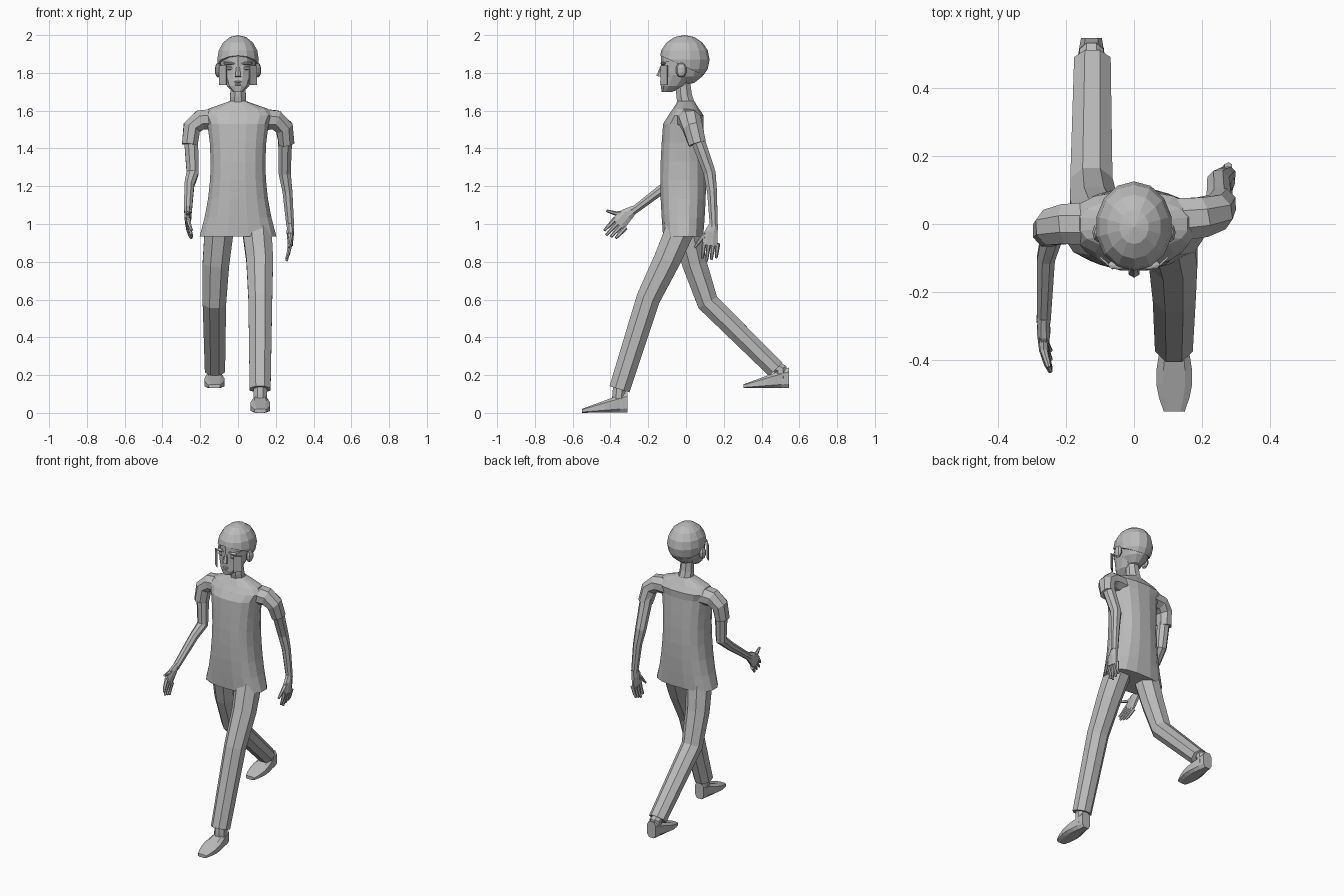
import bpy, bmesh, math
from mathutils import Matrix, Vector

cube = bpy.data.objects.get("Cube")
if cube:
    bpy.data.objects.remove(cube, do_unlink=True)

grey = bpy.data.materials.new("plain grey")
grey.use_nodes = True
tone = (0.5, 0.5, 0.5, 1)
grey.diffuse_color = tone
grey.node_tree.nodes["Principled BSDF"].inputs["Base Color"].default_value = tone

X, Y, Z = Vector((1, 0, 0)), Vector((0, 1, 0)), Vector((0, 0, 1))


def finish(name, bm):
    bmesh.ops.recalc_face_normals(bm, faces=bm.faces[:])
    mesh = bpy.data.meshes.new(name)
    bm.to_mesh(mesh)
    bm.free()
    mesh.materials.append(grey)
    bpy.context.collection.objects.link(bpy.data.objects.new(name, mesh))


def loft(name, rings, sides=8, ref=X, axis=None, power=2.0):
    """Skin rings of (centre, half width along ref, other half width)."""
    bm = bmesh.new()
    centres = [Vector(ring[0]) for ring in rings]
    loops = []
    for i, (_, wide, deep) in enumerate(rings):
        tangent = axis
        if axis is None:
            ahead = centres[min(i + 1, len(rings) - 1)] - centres[i]
            behind = centres[i] - centres[max(i - 1, 0)]
            tangent = (ahead.normalized() + behind.normalized()).normalized()
        u = (ref - tangent * ref.dot(tangent)).normalized()
        v = tangent.cross(u)
        loop = []
        for k in range(sides):
            angle = math.tau * (k + 0.5) / sides
            c, s = math.cos(angle), math.sin(angle)
            pu = math.copysign(abs(c) ** (2 / power), c) * wide
            pv = math.copysign(abs(s) ** (2 / power), s) * deep
            loop.append(bm.verts.new(centres[i] + u * pu + v * pv))
        loops.append(loop)
    for below, above in zip(loops, loops[1:]):
        for k in range(sides):
            j = (k + 1) % sides
            bm.faces.new((below[k], below[j], above[j], above[k]))
    bm.faces.new(loops[0])
    bm.faces.new(loops[-1])
    finish(name, bm)


def limb(name, points, start, end, sides=8, ref=X, flat=1.0):
    """Tube through the points whose radius runs evenly from start to end."""
    rings = []
    for i, point in enumerate(points):
        radius = start + (end - start) * i / (len(points) - 1)
        rings.append((point, radius, radius * flat))
    loft(name, rings, sides, ref)


def ball(name, centre, size, segments=8, cut_point=None, cut_normal=Z):
    """Faceted ellipsoid, optionally trimmed below a plane."""
    bm = bmesh.new()
    place = Matrix.Translation(centre) @ Matrix.Diagonal((*size, 1))
    bmesh.ops.create_uvsphere(bm, u_segments=segments, v_segments=segments // 2 + 1,
                              radius=1, matrix=place)
    if cut_point:
        everything = bm.verts[:] + bm.edges[:] + bm.faces[:]
        bmesh.ops.bisect_plane(bm, geom=everything, plane_co=cut_point,
                               plane_no=cut_normal, clear_inner=True)
        rim = [edge for edge in bm.edges if edge.is_boundary]
        bmesh.ops.holes_fill(bm, edges=rim)
    finish(name, bm)


# Shirt: flared hem, narrow waist, then closing over the shoulders
hem, chest = 0.935, 1.53
shirt = []
for step in range(7):
    z = hem + (chest - hem) * step / 6
    width = 0.147 + 0.4 * (z - 1.32) ** 2
    depth = 0.108 + 0.015 * math.sin(math.pi * step / 6)
    shirt.append(((0, -0.015, z), width, depth))
shirt += [((0, 0, 1.575), 0.185, 0.095), ((0, 0, 1.61), 0.16, 0.07),
          ((0, 0, 1.65), 0.045, 0.045)]
loft("shirt", shirt, sides=16, axis=Z, power=2.5)
limb("neck", [(0, 0.01, 1.6), (0, -0.01, 1.68), (0, -0.02, 1.78)], 0.05, 0.04)

# Head: skull, tapering jaw and face
ball("skull", (0, -0.01, 1.86), (0.1, 0.125, 0.125), segments=12)
loft("jaw", [((0, -0.1, 1.7), 0.028, 0.03), ((0, -0.07, 1.73), 0.06, 0.065),
             ((0, -0.04, 1.79), 0.085, 0.09), ((0, -0.02, 1.86), 0.097, 0.11)],
     sides=12, axis=Z, power=2.3)
limb("nose", [(0, -0.125, 1.84), (0, -0.14, 1.78)], 0.008, 0.018, sides=6)
ball("upper_lip", (0, -0.125, 1.752), (0.028, 0.012, 0.007))
ball("lower_lip", (0, -0.125, 1.737), (0.024, 0.012, 0.007))
ball("hair", (0, -0.008, 1.87), (0.113, 0.133, 0.13), segments=14,
     cut_point=(0, 0, 1.83), cut_normal=Vector((0, 0.45, 1)))

for side, word in ((1, "left"), (-1, "right")):
    ball(word + "_ear", (side * 0.105, -0.025, 1.815), (0.018, 0.03, 0.04))
    ball(word + "_eye", (side * 0.042, -0.115, 1.825), (0.024, 0.014, 0.01))
    ball(word + "_brow", (side * 0.045, -0.12, 1.85), (0.034, 0.015, 0.008))
    # Thin upright plate standing beside the cheek
    across = Vector((side, 0.9, 0)).normalized()
    loft(word + "_cheek_plate",
         [((side * 0.08, -0.115, z), 0.028, 0.003) for z in (1.735, 1.84)],
         sides=4, ref=across, axis=Z, power=9)

# Short sleeves, the left swung back and the right swung forward
limb("left_sleeve", [(0.1, 0.01, 1.555), (0.2, 0.02, 1.55), (0.245, 0.035, 1.51),
                     (0.257, 0.06, 1.425)], 0.07, 0.05, ref=Y, flat=0.9)
limb("right_sleeve", [(-0.1, 0, 1.555), (-0.2, 0, 1.55), (-0.245, -0.01, 1.51),
                      (-0.255, -0.02, 1.42)], 0.07, 0.05, ref=Y, flat=0.9)

# Bare arms from sleeve to wrist
left_wrist = Vector((0.277, 0.147, 0.985))
right_wrist = Vector((-0.265, -0.285, 1.065))
limb("left_arm", [(0.25, 0.05, 1.48), (0.247, 0.125, 1.27), (0.262, 0.138, 1.17),
                  left_wrist], 0.041, 0.022)
limb("right_arm", [(-0.25, -0.015, 1.48), (-0.24, -0.03, 1.27), (-0.258, -0.1, 1.205),
                   right_wrist], 0.041, 0.022)


def hand(word, wrist, along, thumb_tip, curl):
    """Palm, four fingers and a thumb, with the breadth in the y-z plane."""
    along = along.normalized()
    across = along.cross(X)
    if across.y > 0:
        across.negate()

    def at(distance, sideways, bend=0):
        return wrist + along * distance + across * sideways + X * bend

    loft(word + "_palm", [(at(-0.02, 0), 0.018, 0.022), (at(0.03, 0.01), 0.021, 0.038),
                          (at(0.1, 0.01), 0.014, 0.046)])
    for k in range(4):
        spread = 0.04 - 0.024 * k
        reach = 0.185 - 0.012 * abs(k - 1)
        limb(f"{word}_finger_{k + 1}",
             [at(0.085, spread), at(0.14, spread, curl / 2), at(reach, spread, curl)],
             0.013, 0.007, sides=6)
    limb(word + "_thumb", [at(0.03, 0.02), at(0.065, 0.055), thumb_tip],
         0.017, 0.007, sides=6)


hand("left", left_wrist, Vector((0, -0.12, -1)), (0.268, 0.045, 0.875), -0.02)
hand("right", right_wrist, Vector((0, -0.7, -0.75)), (-0.25, -0.42, 1.07), 0.02)

# Trouser legs: the left strides forward, the right trails behind
limb("left_trouser_leg", [(0.095, -0.01, 1.02), (0.115, -0.1, 0.81),
                          (0.118, -0.2, 0.605), (0.117, -0.352, 0.125)], 0.085, 0.06)
limb("right_trouser_leg", [(-0.095, -0.01, 1.02), (-0.117, 0.045, 0.79),
                           (-0.125, 0.115, 0.585), (-0.122, 0.475, 0.23)],
     0.085, 0.058, flat=0.93)

# Ankles and feet share one shape, set by heel and shin positions
for word, heel, shin in (
        ("left", Vector((0.118, -0.31, 0)), (0.118, -0.345, 0.2)),
        ("right", Vector((-0.125, 0.545, 0.13)), (-0.123, 0.44, 0.265))):
    ankle = heel - Y * 0.045
    limb(word + "_ankle", [shin, ankle + Z * 0.1, ankle + Z * 0.04], 0.036, 0.04)
    foot = []
    for step in range(7):
        t = step / 6
        height = 0.112 - 0.09 * t
        width = 0.032 + 0.024 * math.sin(math.pi * t ** 1.3)
        foot.append((heel - Y * 0.24 * t + Z * height / 2, width, height / 2))
    loft(word + "_foot", foot, axis=-Y, power=3.5)
